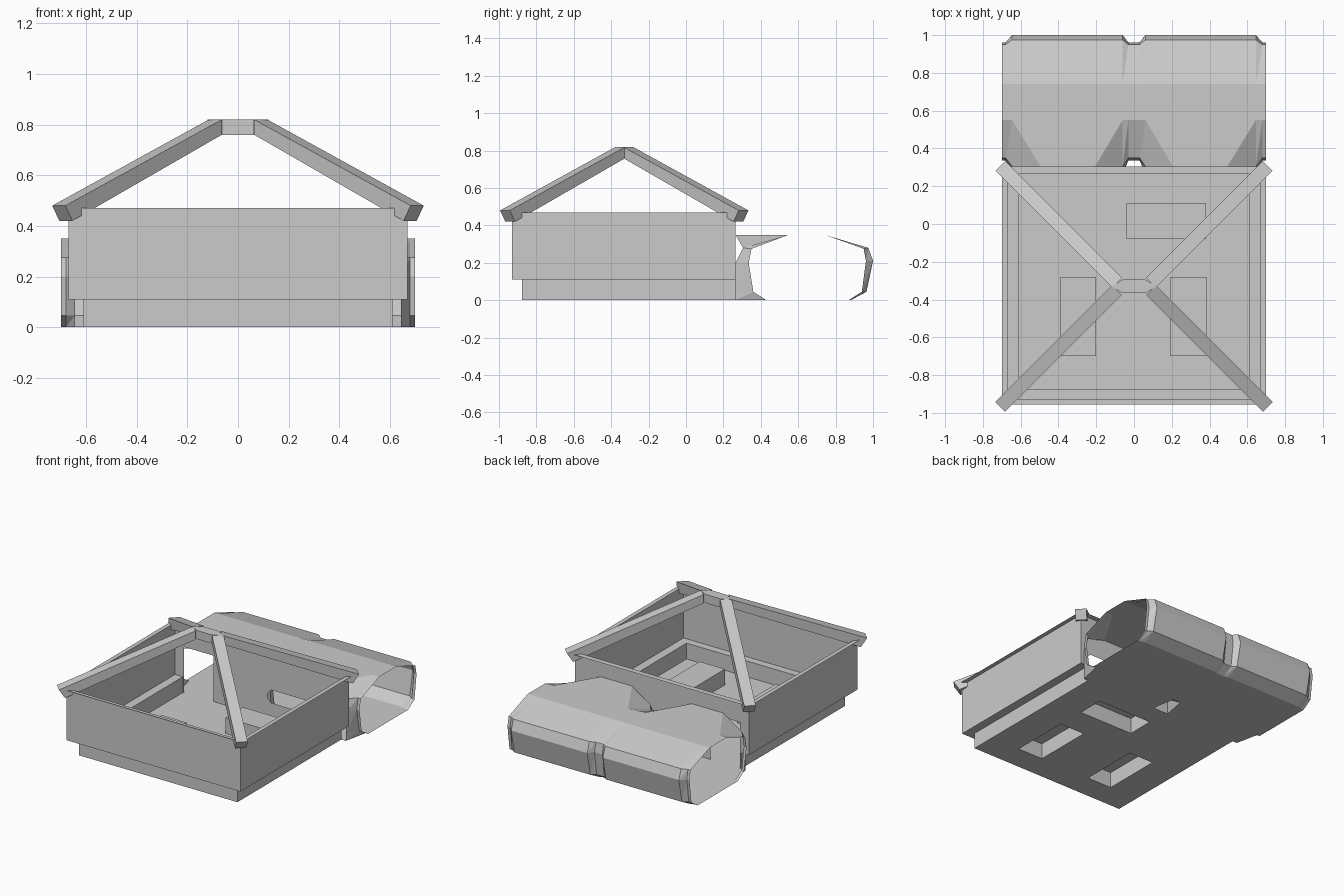
import bpy, bmesh

if "Cube" in bpy.data.objects:
    bpy.data.objects.remove(bpy.data.objects["Cube"])


def finish(name, faces):
    """Make an object from a list of faces given as point lists."""
    bm = bmesh.new()
    for pts in faces:
        bm.faces.new([bm.verts.new(p) for p in pts])
    bmesh.ops.remove_doubles(bm, verts=bm.verts, dist=0.0005)
    bmesh.ops.dissolve_degenerate(bm, edges=bm.edges, dist=0.0005)
    bmesh.ops.recalc_face_normals(bm, faces=bm.faces)
    me = bpy.data.meshes.new(name)
    bm.to_mesh(me)
    bm.free()
    ob = bpy.data.objects.new(name, me)
    bpy.context.collection.objects.link(ob)
    return ob


def sheet(x0, x1, v0, v1, holes, place):
    """Flat sheet with rectangular holes, holes as (x0, x1, v0, v1)."""
    xs = sorted({x0, x1} | {x for h in holes for x in h[:2]})
    vs = sorted({v0, v1} | {v for h in holes for v in h[2:]})
    out = []
    for a, b in zip(xs, xs[1:]):
        for c, d in zip(vs, vs[1:]):
            mx, mv = (a + b) / 2, (c + d) / 2
            if not any(h[0] < mx < h[1] and h[2] < mv < h[3] for h in holes):
                out.append([place(*p) for p in ((a, c), (b, c), (b, d), (a, d))])
    return out


BACK = 0.265

# Room walls: stepped profile swept around left, front and right sides
levels = [(0.61, -0.877, BACK, 0), (0.61, -0.877, BACK, 0.11),
          (0.67, -0.93, BACK, 0.11), (0.67, -0.93, BACK, 0.47),
          (0.70, -0.955, 0.304, 0.47)]
rings = [[(-x, b, z), (-x, f, z), (x, f, z), (x, b, z)] for x, f, b, z in levels]
faces = []
for r, s in zip(rings, rings[1:]):
    for i in range(3):
        faces.append([r[i], r[i + 1], s[i + 1], s[i]])
faces.append([rings[3][0], rings[3][3], rings[4][3], rings[4][0]])
finish("room_walls", faces)

# Back wall with doorway and low window
def on_back(x, z):
    return (x, BACK, z)

faces = sheet(-0.61, 0.61, 0, 0.11, [(-0.60, -0.375, 0, 0.11)], on_back)
window = (0.04, 0.62, 0.11, 0.20)
faces += sheet(-0.67, 0.67, 0.11, 0.47, [(-0.60, -0.375, 0.11, 0.32), window], on_back)
for x, dx in ((window[0], 0.03), (window[1], -0.03)):
    for z, dz in ((window[2], 0.03), (window[3], -0.03)):
        faces.append([on_back(x, z), on_back(x + dx, z), on_back(x, z + dz)])
finish("back_wall", faces)

# Floor with three hollow tables
tables = [(-0.04, 0.38, -0.08, 0.11), (-0.39, -0.20, -0.70, -0.28), (0.19, 0.385, -0.70, -0.28)]
finish("floor", sheet(-0.61, 0.61, -0.877, BACK, tables, lambda x, y: (x, y, 0)))
for n, (a, b, c, d) in enumerate(tables):
    ring = [(a, c), (b, c), (b, d), (a, d)]
    faces = [[(*p, 0.11) for p in ring]]
    for p, q in zip(ring, ring[1:] + ring[:1]):
        faces.append([(*p, 0), (*q, 0), (*q, 0.11), (*p, 0.11)])
    finish(f"table_{n + 1}", faces)

# Roof beams from the four corners to the ridge
MID = -0.33
for sx in (-1, 1):
    for sy in (-1, 1):
        def section(r, z, w=0.026):
            return [(sx * (r + 0.07 - w), MID + sy * (r + w), z),
                    (sx * (r + 0.07 + w), MID + sy * (r - w), z)]
        a, b = section(0.638, 0.48)
        d, c = section(0.610, 0.42)
        e, f = section(0.02, 0.82)
        h, g = section(0.02, 0.76)
        finish("roof_beam", [[a, b, c, d], [e, f, g, h], [a, b, f, e],
                             [d, c, g, h], [a, e, h, d], [b, f, g, c]])

# Ridge block joining the beams, with pointed ends
plan = [(-0.12, 0), (-0.06, -0.036), (0.06, -0.036), (0.12, 0), (0.06, 0.036), (-0.06, 0.036)]
low = [(x, y + MID, 0.76) for x, y in plan]
top = [(x, y + MID, 0.82) for x, y in plan]
finish("ridge_block", [low, top] + [[low[i - 1], low[i], top[i], top[i - 1]] for i in range(6)])

# Tunnel: cross-sections (y, z) lofted along x, open at both ends
rib = [(0.43, 0), (0.36, 0.045), (0.335, 0.20), (0.35, 0.275), (0.55, 0.35),
       (0.74, 0.35), (0.95, 0.275), (0.962, 0.21), (0.94, 0.045), (0.87, 0)]
bay_back = [(0.74, 0.35), (0.975, 0.28), (1.0, 0.21), (0.965, 0.045), (0.88, 0)]
edge = [(0.265, 0), (0.265, 0.045), (0.265, 0.20), (0.305, 0.28), (0.55, 0.35)] + bay_back
full = [(0.265, 0), (0.265, 0.045), (0.265, 0.20), (0.265, 0.35), (0.55, 0.35)] + bay_back
half = [(0.03, rib), (0.06, edge), (0.23, full), (0.35, full), (0.47, full),
        (0.645, edge), (0.68, rib), (0.70, rib)]
stations = [(-x, s) for x, s in reversed(half)] + half
faces = []
for (xa, sa), (xb, sb) in zip(stations, stations[1:]):
    passage = sa is not rib and sb is not rib
    for i in range(10):
        j = (i + 1) % 10
        if passage and i < 3:      # bays are open towards the room
            continue
        a, b, c, d = (xa, *sa[i]), (xa, *sa[j]), (xb, *sb[j]), (xb, *sb[i])
        if sa is sb:
            faces.append([a, b, c, d])
        elif xa * (1 if sa is edge else -1) * 0 == 0 and sb is full:
            faces += [[a, b, d], [b, c, d]]
        else:
            faces += [[a, b, c], [a, c, d]]
finish("tunnel", faces)

# Slim window bars at the middle of each tunnel bay
for x in (-0.35, 0.35):
    faces = []
    prof = [(0.966, 0.045), (1.0, 0.21)]
    faces.append([(x - 0.004, *prof[0]), (x + 0.004, *prof[0]),
                  (x + 0.004, *prof[1]), (x - 0.004, *prof[1])])
    finish("window_bar", faces)
